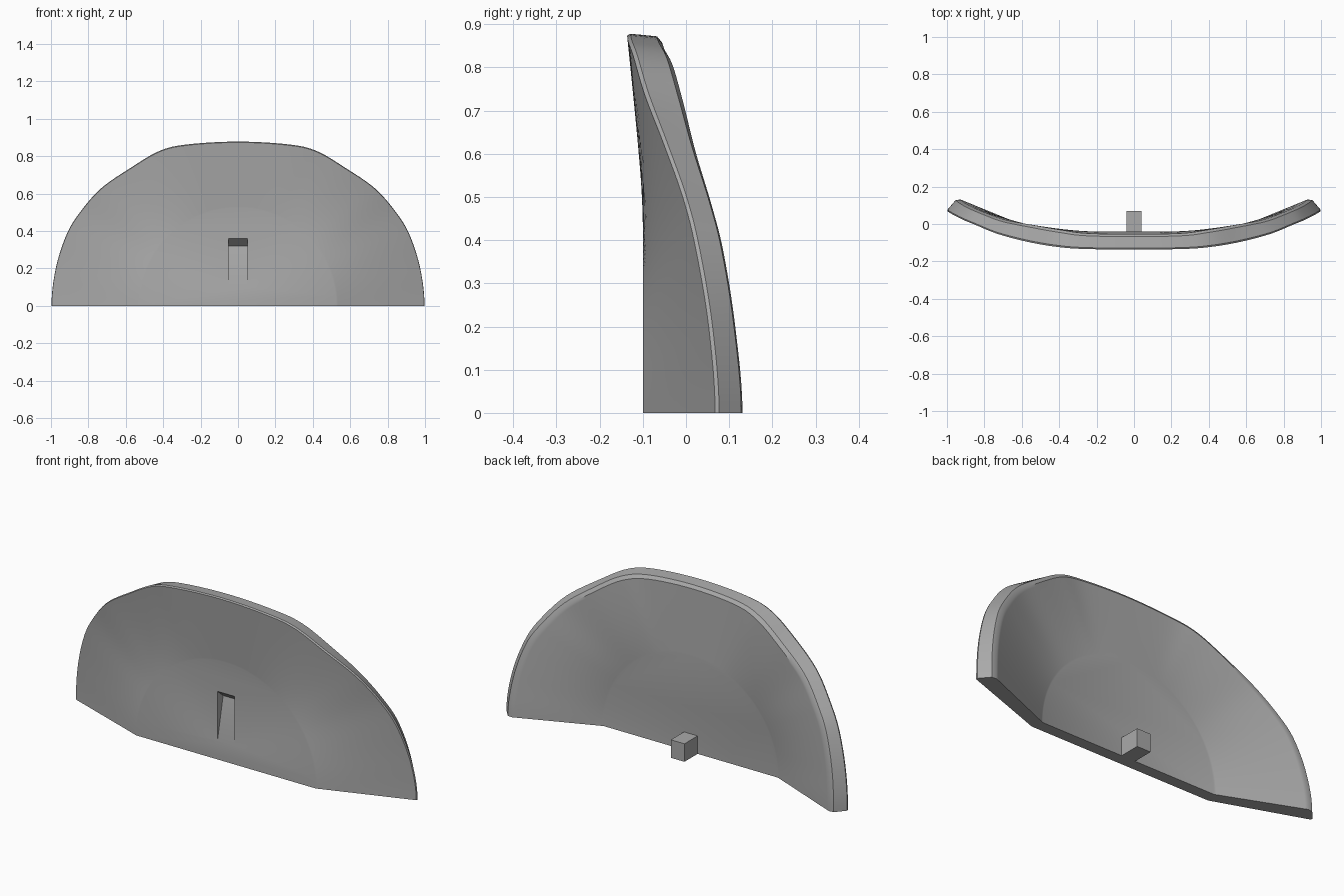
import bpy, bmesh, math
from mathutils import Vector

old = bpy.data.objects.get("Cube")
if old:
    bpy.data.objects.remove(old, do_unlink=True)

grey = bpy.data.materials.new("plain_grey")
grey.use_nodes = True
GREY = (0.4, 0.4, 0.4, 1)
grey.diffuse_color = GREY
grey.node_tree.nodes["Principled BSDF"].inputs["Base Color"].default_value = GREY


def make_object(name, bm):
    bmesh.ops.recalc_face_normals(bm, faces=bm.faces)
    mesh = bpy.data.meshes.new(name)
    bm.to_mesh(mesh)
    bm.free()
    mesh.materials.append(grey)
    obj = bpy.data.objects.new(name, mesh)
    bpy.context.collection.objects.link(obj)
    return obj


def prism(name, profile, half_width):
    """Extrude a (y, z) profile across x."""
    bm = bmesh.new()
    sides = [[bm.verts.new((s * half_width, y, z)) for y, z in profile] for s in (-1, 1)]
    for side in sides:
        bm.faces.new(side)
    for i in range(len(profile)):
        bm.faces.new((sides[0][i - 1], sides[0][i], sides[1][i], sides[1][i - 1]))
    return make_object(name, bm)


def smooth_path(points, steps):
    """Catmull-Rom through the points, skipping the two end guides."""
    path = []
    for a, b, c, d in zip(points, points[1:], points[2:], points[3:]):
        for i in range(steps):
            t = i / steps
            path.append(b + (c - a) * t / 2 + (a * 2 - b * 5 + c * 4 - d) * t * t / 2
                        + (b * 3 - a - c * 3 + d) * t ** 3 / 2)
    return path + [points[-2]]


def mirrored(half):
    """Half outline from bottom side to top centre, completed both ways."""
    pts = [Vector(p) for p in half]
    pts += [Vector((-p.x, p.y, p.z)) for p in reversed(pts[:-1])]
    below = [Vector((p.x, p.y, -p.z)) for p in (pts[1], pts[-2])]
    return smooth_path([below[0]] + pts + [below[1]], 6)


# Rim outlines of the front and back surfaces
front_rim = mirrored([(1.003, .07, 0), (.98, .055, .2), (.922, .025, .38), (.85, -.005, .5),
                      (.735, -.052, .63), (.575, -.095, .74), (.42, -.122, .83),
                      (.27, -.134, .864), (0, -.137, .879)])
back_rim = mirrored([(.945, .138, 0), (.925, .121, .2), (.875, .093, .375), (.81, .065, .485),
                     (.70, .025, .615), (.55, -.004, .728), (.405, -.03, .818),
                     (.26, -.05, .856), (0, -.055, .871)])


def panel_point(rim, radius, depth, t):
    """Point between the flat central disc and the rim."""
    flat = Vector((rim.x, 0, rim.z)).normalized() * radius
    flat.y = depth
    return flat.lerp(rim, t)


# Curved half-round panel: flat disc, flared border, softened rim
blend = [0, .02, .2, .4, .6, .8, .93]
bm = bmesh.new()
columns = []
for f, b in zip(front_rim, back_rim):
    column = [panel_point(f, .525, -.1, t) for t in blend + [.985]]
    column += [f.lerp(b, .1), f.lerp(b, .5), f.lerp(b, .85)]
    column += [panel_point(b, .51, -.04, t) for t in [.96] + blend[::-1]]
    columns.append([bm.verts.new(p) for p in column])
for left, right in zip(columns, columns[1:]):
    for i in range(len(left) - 1):
        bm.faces.new((left[i], left[i + 1], right[i + 1], right[i]))
for row in (0, -1):
    bm.faces.new([c[row] for c in columns])
bm.faces.new(columns[0] + columns[-1][::-1])
panel = make_object("curved_panel", bm)

# Wedge-shaped slot sunk into the front
cutter = prism("slot_cutter", [(-.15, .4), (-.1, .36), (-.053, .32), (-.1, .1), (-.15, .1)], .05)
cutter.hide_render = True
cut = panel.modifiers.new("slot", 'BOOLEAN')
cut.operation = 'DIFFERENCE'
cut.solver = 'EXACT'
cut.object = cutter
bpy.context.view_layer.objects.active = panel
panel.select_set(True)
bpy.ops.object.modifier_apply(modifier=cut.name)
bpy.data.objects.remove(cutter, do_unlink=True)
bpy.ops.object.shade_smooth_by_angle(angle=math.radians(35))

# Small block on the back
prism("back_block", [(-.045, 0), (.07, 0), (.07, .095), (-.045, .095)], .04)
